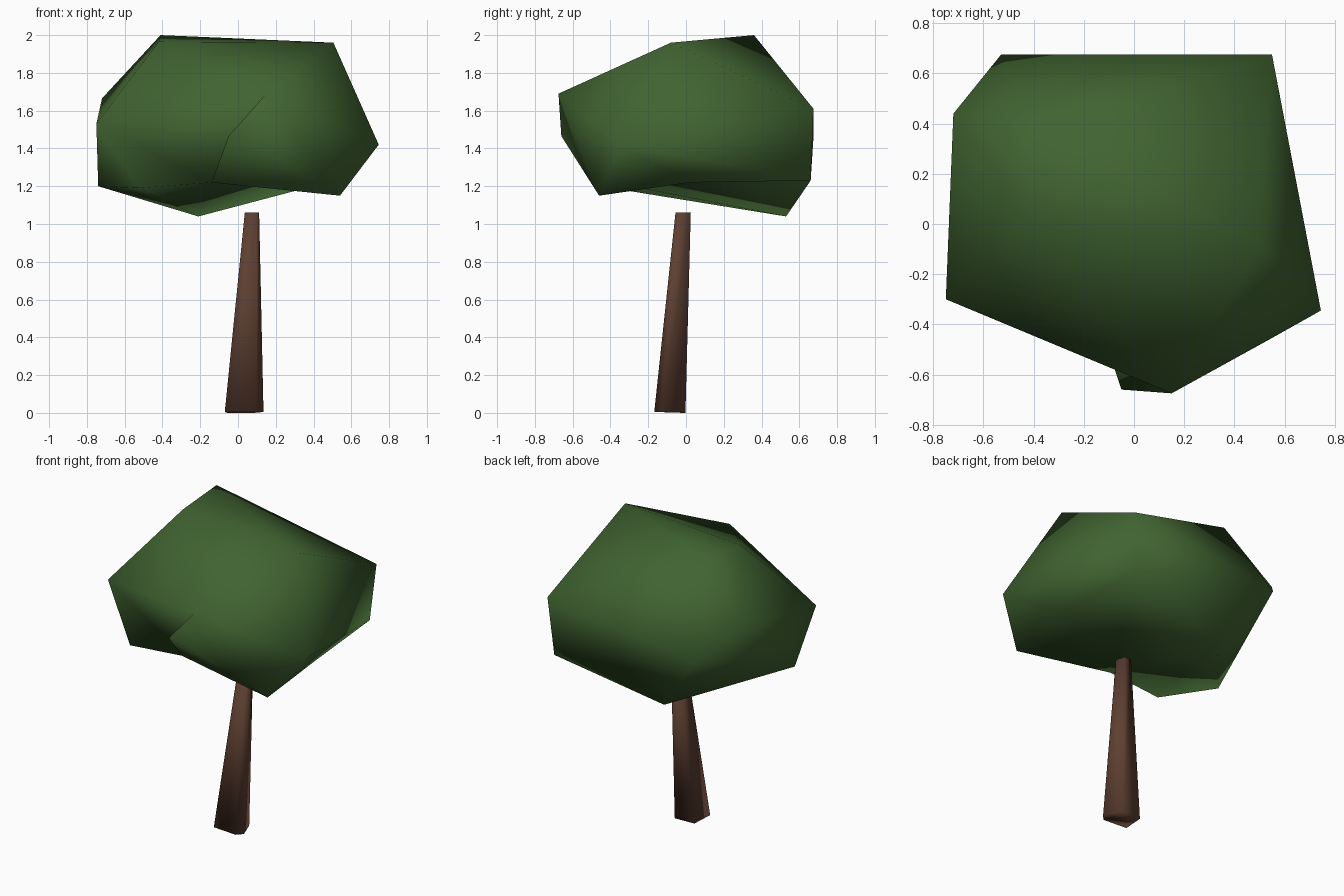
import bpy, bmesh

if "Cube" in bpy.data.objects:
    bpy.data.objects.remove(bpy.data.objects["Cube"])


def make_material(name, colour):
    m = bpy.data.materials.new(name)
    m.diffuse_color = (*colour, 1.0)
    m.use_nodes = True
    m.node_tree.nodes["Principled BSDF"].inputs["Base Color"].default_value = m.diffuse_color
    return m


def make_object(name, bm, material):
    bmesh.ops.recalc_face_normals(bm, faces=bm.faces[:])
    for f in bm.faces:
        f.smooth = True
    mesh = bpy.data.meshes.new(name)
    bm.to_mesh(mesh)
    bm.free()
    mesh.materials.append(material)
    obj = bpy.data.objects.new(name, mesh)
    bpy.context.collection.objects.link(obj)
    return obj


leaf_green = make_material("leaf green", (0.052, 0.127, 0.031))
bark_brown = make_material("bark brown", (0.110, 0.050, 0.031))

# Canopy: faceted blob wrapped around its outer corners
bm = bmesh.new()
for c in [(-0.41, 0.36, 2.00), (0.505, -0.08, 1.96), (-0.42, 0.02, 1.965),    # crown
          (-0.72, 0.44, 1.665), (-0.53, 0.675, 1.46), (0.55, 0.675, 1.61),    # back
          (-0.74, -0.09, 1.20)]:                                              # left
    bm.verts.new(c)
corner = {name: bm.verts.new(c) for name, c in {
    "ridge": (0.15, -0.675, 1.69), "left": (-0.75, -0.30, 1.53),
    "low_left": (-0.52, -0.395, 1.19), "low_right": (0.54, -0.46, 1.15),
    "low_back": (-0.21, 0.53, 1.04), "back_right": (0.51, 0.66, 1.23),
    "right": (0.745, -0.345, 1.42)}.items()}
bmesh.ops.convex_hull(bm, input=bm.verts[:])

# Open the front left and underside, keeping the front right facet
ring = set(corner.values())
keep = {corner[k] for k in ("ridge", "right", "low_right")}
doomed = [f for f in bm.faces if set(f.verts) <= ring and set(f.verts) != keep]
bmesh.ops.delete(bm, geom=doomed, context='FACES')

# Refill with an overhanging front fold, a notch and a hollow underside
corner["fold"] = bm.verts.new((-0.05, -0.66, 1.465))
corner["notch"] = bm.verts.new((-0.14, -0.39, 1.22))
corner["rim"] = bm.verts.new((0.56, 0.02, 1.22))
for patch in ["left low_left notch", "left notch ridge", "ridge notch fold",
              "ridge fold low_right", "fold notch low_right",
              "notch low_left low_back", "notch low_back back_right",
              "notch back_right rim", "notch rim low_right",
              "low_right rim right", "right rim back_right"]:
    verts = [corner[k] for k in patch.split()]
    if bm.faces.get(verts) is None:
        bm.faces.new(verts)
# Close any leftover gap
bmesh.ops.holes_fill(bm, edges=[e for e in bm.edges if e.is_boundary], sides=0)
bmesh.ops.delete(bm, geom=[v for v in bm.verts if not v.link_faces], context='VERTS')
make_object("canopy", bm, leaf_green)

# Trunk: leaning five-sided taper
base = [(-0.07, -0.155), (0.10, -0.168), (0.135, -0.13), (0.085, -0.003), (-0.055, -0.01)]
bm = bmesh.new()
low = [bm.verts.new((x, y, 0.005 if y < -0.05 else 0.0)) for x, y in base]
high = [bm.verts.new((0.073 + (x - 0.03) * 0.37, -0.014 + (y + 0.083) * 0.49, 1.06))
        for x, y in base]
n = len(base)
for i in range(n):
    j = (i + 1) % n
    bm.faces.new((low[i], low[j], high[j], high[i]))
bm.faces.new(low[::-1])
bm.faces.new(high)
make_object("trunk", bm, bark_brown)
